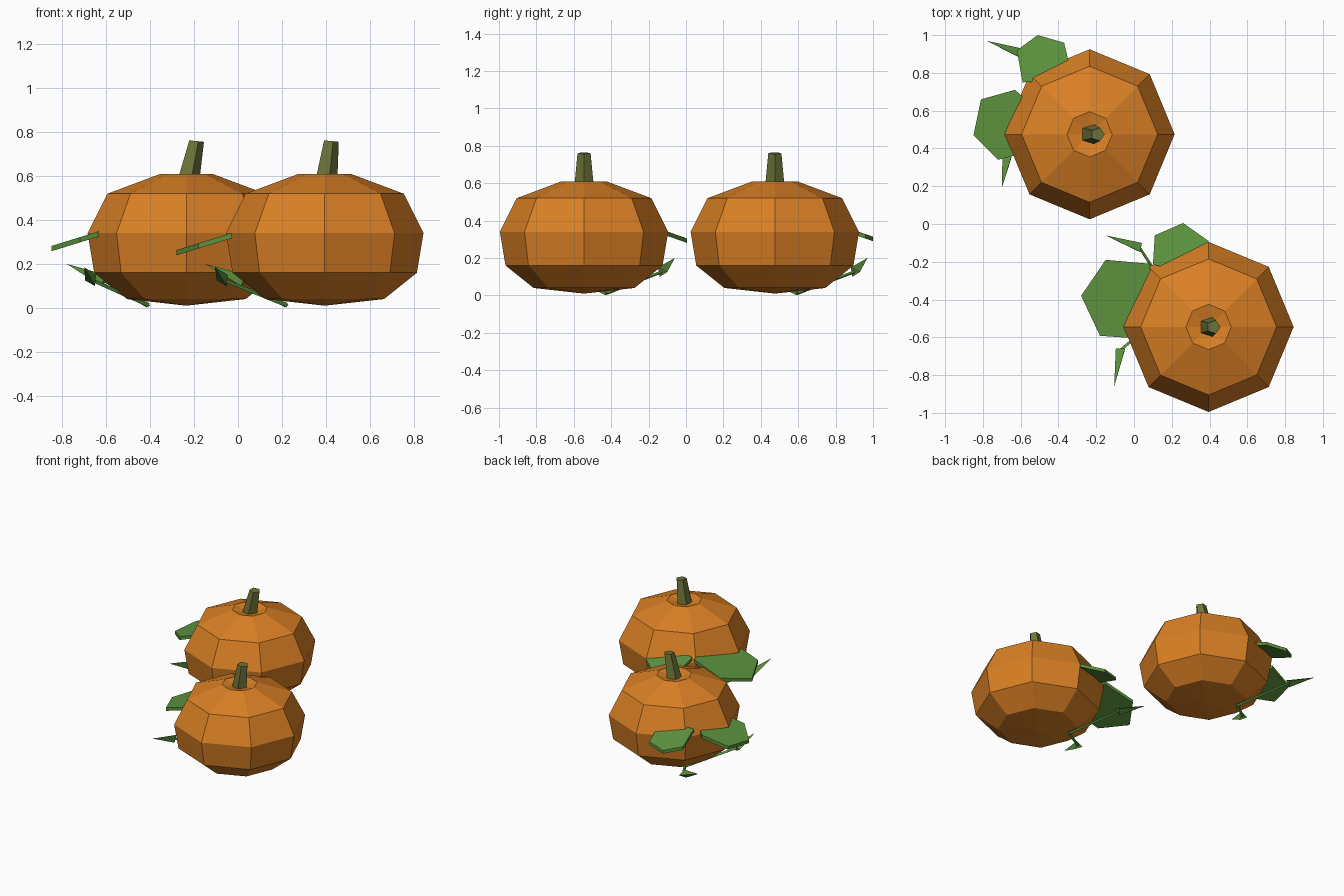
import bpy, bmesh, math
from mathutils import Vector

if "Cube" in bpy.data.objects:
    bpy.data.objects.remove(bpy.data.objects["Cube"])


def material(name, color):
    m = bpy.data.materials.new(name)
    m.diffuse_color = (*color, 1)
    m.use_nodes = True
    m.node_tree.nodes["Principled BSDF"].inputs["Base Color"].default_value = m.diffuse_color
    return m


ORANGE = material("pumpkin_orange", (0.70, 0.215, 0.018))
LEAF = material("leaf_green", (0.105, 0.283, 0.047))
STEM = material("stem_olive", (0.150, 0.171, 0.040))


def finish(bm, name, mat, origin):
    bmesh.ops.recalc_face_normals(bm, faces=bm.faces)
    me = bpy.data.meshes.new(name)
    bm.to_mesh(me)
    bm.free()
    me.materials.append(mat)
    ob = bpy.data.objects.new(name, me)
    ob.location = origin
    bpy.context.collection.objects.link(ob)
    return ob


def loft(bm, rings, cap=True):
    """Join successive rings of points with flat faces."""
    vs = [[bm.verts.new(p) for p in ring] for ring in rings]
    for a, b in zip(vs, vs[1:]):
        n = max(len(a), len(b))
        for i in range(n):
            j = (i + 1) % n
            if len(a) == 1:
                bm.faces.new((a[0], b[i], b[j]))
            elif len(b) == 1:
                bm.faces.new((a[i], a[j], b[0]))
            else:
                bm.faces.new((a[i], a[j], b[j], b[i]))
    if cap:
        for r in (vs[0], vs[-1]):
            if len(r) > 2:
                bm.faces.new(r)


def ring(center, r, n, u=Vector((1, 0, 0)), v=Vector((0, 1, 0))):
    c = Vector(center)
    return [c + r * (math.cos(math.tau * i / n) * u + math.sin(math.tau * i / n) * v)
            for i in range(n)]


def taper(bm, p, q, r0, r1, n=3):
    """Tapered prism between two points, pointed when r1 is zero."""
    p, q = Vector(p), Vector(q)
    d = (q - p).normalized()
    u = d.cross(Vector((0, 0, 1))).normalized()
    v = u.cross(d)
    end = ring(q, r1, n, u, v) if r1 else [q]
    loft(bm, [ring(p, r0, n, u, v), end])


def body(name, origin):
    # faceted gourd with a dimpled top
    profile = [(0.27, 0.04), (0.42, 0.16), (0.45, 0.34), (0.36, 0.52), (0.12, 0.61)]
    rings = [[Vector((0, 0, 0.01))]]
    rings += [ring((0, 0, z), r, 8) for r, z in profile]
    rings += [[Vector((0, 0, 0.58))]]
    bm = bmesh.new()
    loft(bm, rings)
    finish(bm, name, ORANGE, origin)


def stem(name, origin, base_x, top_x):
    # leaning five-sided stem with a slightly slanted cut
    top = ring((top_x, 0, 0.76), 0.037, 5)
    for p in top:
        p.z -= 0.1 * (p.x - top_x)
    bm = bmesh.new()
    loft(bm, [ring((base_x - 0.006, 0, 0.57), 0.056, 5), top])
    finish(bm, name, STEM, origin)


def leaf(name, origin, outline, height):
    # thin sloping plate
    low = [Vector((x, y, height(x, y) - 0.012)) for x, y in outline]
    bm = bmesh.new()
    loft(bm, [low, [p + Vector((0, 0, 0.024)) for p in low]])
    finish(bm, name, LEAF, origin)


def vine(name, origin, branches):
    # thin shoots from below the gourd, each ending in a pointed barb
    root = (-0.175, 0.12, 0.012)
    bm = bmesh.new()
    for base, tip in branches:
        taper(bm, root, base, 0.012, 0.009)
        taper(bm, base, tip, 0.032, 0)
    finish(bm, name, LEAF, origin)


def side_height(x, y):
    return 0.262 + 0.31 * (x + 0.64)


def back_height(x, y):
    return 0.33 - 0.35 * (y - 0.445)


plants = [
    dict(tag="back", origin=(-0.235, 0.475, 0), stem=(0.008, 0.043),
         side=[(-0.615, -0.005), (-0.575, 0.185), (-0.395, 0.235),
               (-0.33, 0.18), (-0.35, -0.10), (-0.485, -0.135)],
         back=[(-0.385, 0.445), (-0.275, 0.525), (-0.135, 0.485),
               (-0.11, 0.38), (-0.24, 0.28), (-0.355, 0.275)],
         barbs=[((-0.372, 0.425, 0.125), (-0.545, 0.495, 0.20)),
                ((-0.43, -0.12, 0.125), (-0.465, -0.285, 0.185))]),
    dict(tag="front", origin=(0.395, -0.545, 0), stem=(0.007, 0.027),
         side=[(-0.675, 0.165), (-0.545, 0.355), (-0.315, 0.335),
               (-0.27, 0.12), (-0.385, -0.06), (-0.575, -0.047)],
         back=[(-0.285, 0.485), (-0.135, 0.55), (0.0, 0.455),
               (0.0, 0.35), (-0.14, 0.30), (-0.295, 0.33)],
         barbs=[((-0.365, 0.415, 0.125), (-0.545, 0.485, 0.20)),
                ((-0.46, -0.12, 0.125), (-0.50, -0.315, 0.185))]),
]

for p in plants:
    t, o = p["tag"], p["origin"]
    body(t + "_pumpkin_body", o)
    stem(t + "_pumpkin_stem", o, *p["stem"])
    leaf(t + "_side_leaf", o, p["side"], side_height)
    leaf(t + "_rear_leaf", o, p["back"], back_height)
    vine(t + "_vine", o, p["barbs"])
